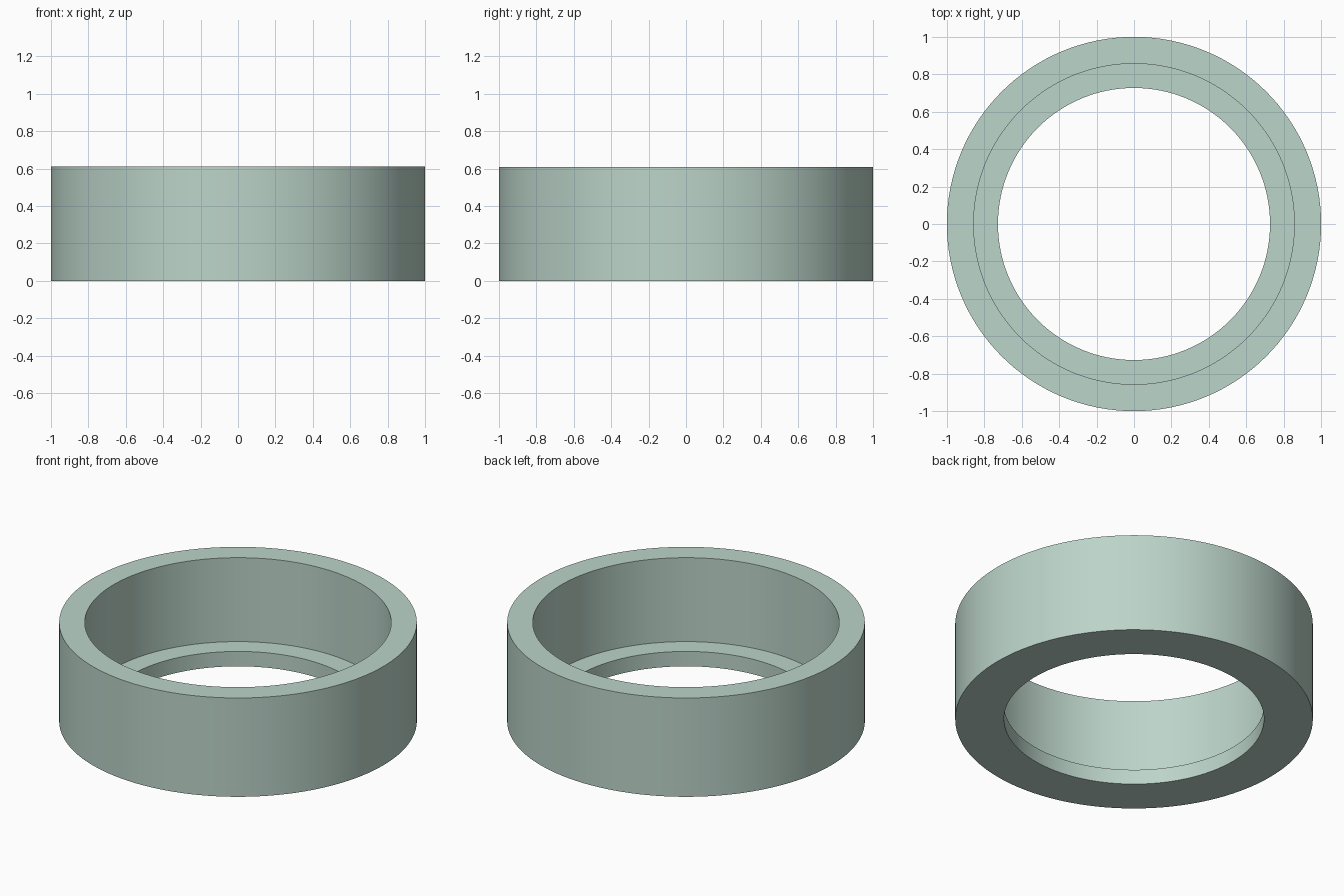
import bpy, bmesh, math

if "Cube" in bpy.data.objects:
    bpy.data.objects.remove(bpy.data.objects["Cube"])

SEGMENTS = 128

# Stepped cross-section (radius, height): outer wall, rim, bore, inner ledge
profile = [(1.0, 0.0), (1.0, 0.61), (0.857, 0.61),
           (0.857, 0.092), (0.727, 0.092), (0.727, 0.0)]

# Revolve the closed profile around z
bm = bmesh.new()
rings = []
for r, z in profile:
    rings.append([bm.verts.new((r * math.cos(a), r * math.sin(a), z))
                  for a in (2 * math.pi * i / SEGMENTS for i in range(SEGMENTS))])
for k, ring in enumerate(rings):
    nxt = rings[(k + 1) % len(rings)]
    for i in range(SEGMENTS):
        j = (i + 1) % SEGMENTS
        bm.faces.new((ring[i], ring[j], nxt[j], nxt[i]))
bmesh.ops.recalc_face_normals(bm, faces=bm.faces)

mesh = bpy.data.meshes.new("stepped_ring")
bm.to_mesh(mesh)
bm.free()
ring_obj = bpy.data.objects.new("stepped_ring", mesh)
bpy.context.collection.objects.link(ring_obj)

# Muted green finish
mat = bpy.data.materials.new("pale_green")
mat.diffuse_color = (0.50, 0.66, 0.59, 1.0)
mat.use_nodes = True
mat.node_tree.nodes["Principled BSDF"].inputs["Base Color"].default_value = mat.diffuse_color
mesh.materials.append(mat)

# Smooth walls, sharp rims
bpy.context.view_layer.objects.active = ring_obj
ring_obj.select_set(True)
bpy.ops.object.shade_smooth_by_angle(angle=math.radians(30))
